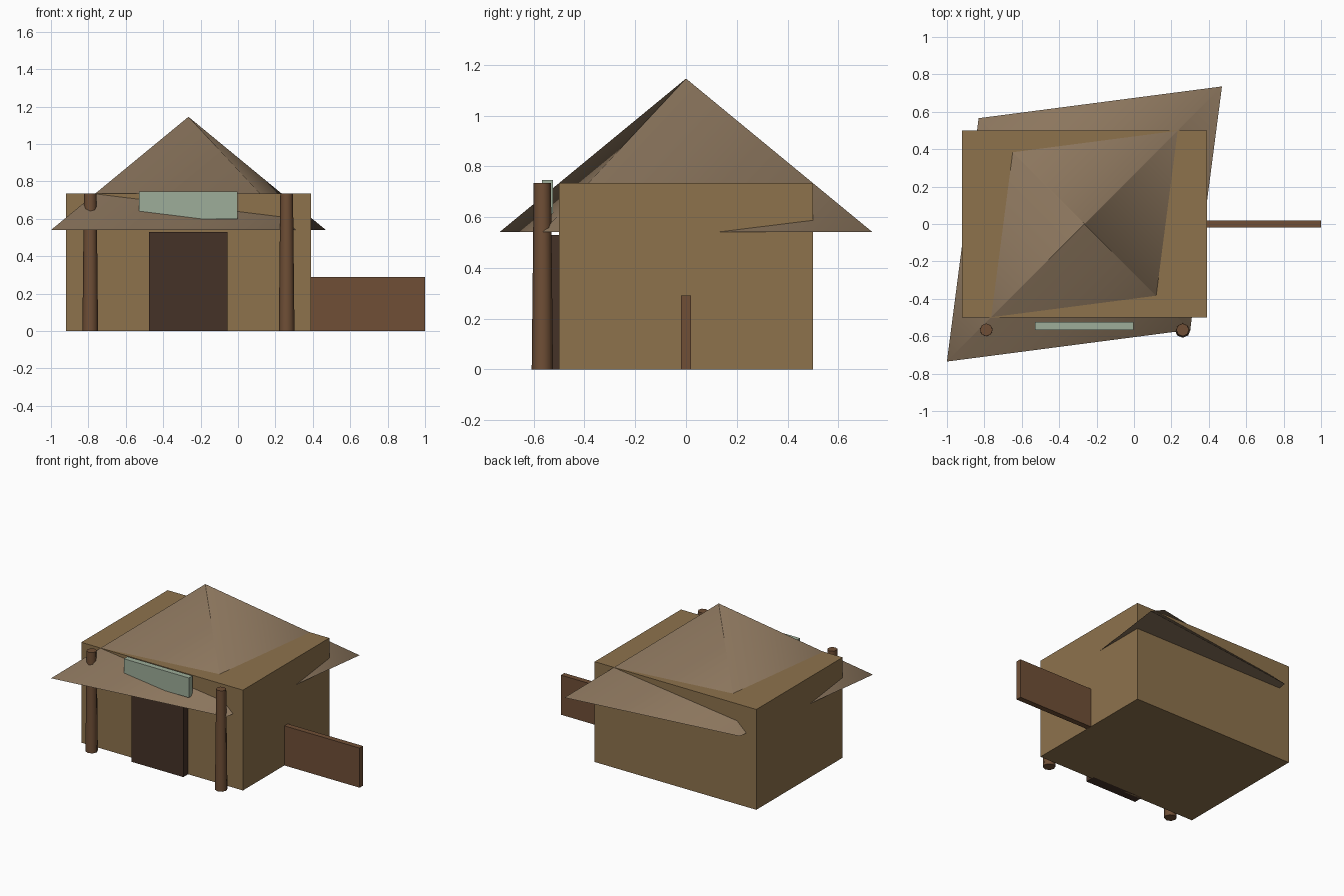
import bpy, bmesh
from math import radians, pi
from mathutils import Matrix

if "Cube" in bpy.data.objects:
    bpy.data.objects.remove(bpy.data.objects["Cube"])


def material(name, rgb):
    m = bpy.data.materials.new(name)
    m.diffuse_color = (*rgb, 1)
    m.use_nodes = True
    m.node_tree.nodes["Principled BSDF"].inputs["Base Color"].default_value = m.diffuse_color
    return m


def finish(name, bm, mat):
    me = bpy.data.meshes.new(name)
    bm.to_mesh(me)
    bm.free()
    me.materials.append(mat)
    ob = bpy.data.objects.new(name, me)
    bpy.context.collection.objects.link(ob)
    return ob


def box(name, x, y, z, mat):
    bm = bmesh.new()
    size = [b - a for a, b in (x, y, z)]
    mid = [(a + b) / 2 for a, b in (x, y, z)]
    bmesh.ops.create_cube(bm, size=1, matrix=Matrix.Translation(mid) @ Matrix.Diagonal((*size, 1)))
    return finish(name, bm, mat)


def cone(name, sides, r1, r2, z0, z1, x, y, mat, squash=1.0, turn=0.0):
    """Tapered prism with smooth sides and sharp, flat caps."""
    bm = bmesh.new()
    place = (Matrix.Translation((x, y, (z0 + z1) / 2)) @ Matrix.Rotation(turn, 4, 'Z')
             @ Matrix.Diagonal((1, squash, 1, 1)))
    bmesh.ops.create_cone(bm, cap_ends=True, segments=sides, radius1=r1, radius2=r2,
                          depth=z1 - z0, matrix=place)
    bmesh.ops.recalc_face_normals(bm, faces=bm.faces[:])
    for f in bm.faces:
        f.smooth = abs(f.normal.z) < 0.99
        if not f.smooth:
            for e in f.edges:
                e.smooth = False
    return finish(name, bm, mat)


wall = material("wall_tan", (0.27, 0.17, 0.073))
thatch = material("roof_tan", (0.26, 0.18, 0.11))
wood = material("post_brown", (0.16, 0.078, 0.037))
dark = material("door_brown", (0.06, 0.032, 0.02))
pale = material("sign_green", (0.34, 0.42, 0.32))
CX = -0.265

# Main body and skewed pyramid roof
box("walls", (-0.92, 0.39), (-0.5, 0.5), (0, 0.735), wall)
cone("roof", 4, 1.04, 0.001, 0.54, 1.145, CX, 0, thatch, squash=0.80 / 1.04, turn=radians(45))

# Front: door, sign board and two porch posts
box("door", (CX - 0.21, CX + 0.21), (-0.555, -0.48), (0, 0.53), dark)
box("sign_board", (CX - 0.263, CX + 0.263), (-0.567, -0.525), (0.60, 0.745), pale)
for side, label in ((-1, "left"), (1, "right")):
    cone(f"{label}_post", 8, 0.042, 0.034, 0, 0.735, CX + side * 0.525, -0.566, wood)

# Low side fence
box("side_fence", (0.385, 1.0), (-0.02, 0.02), (0, 0.29), wood)
